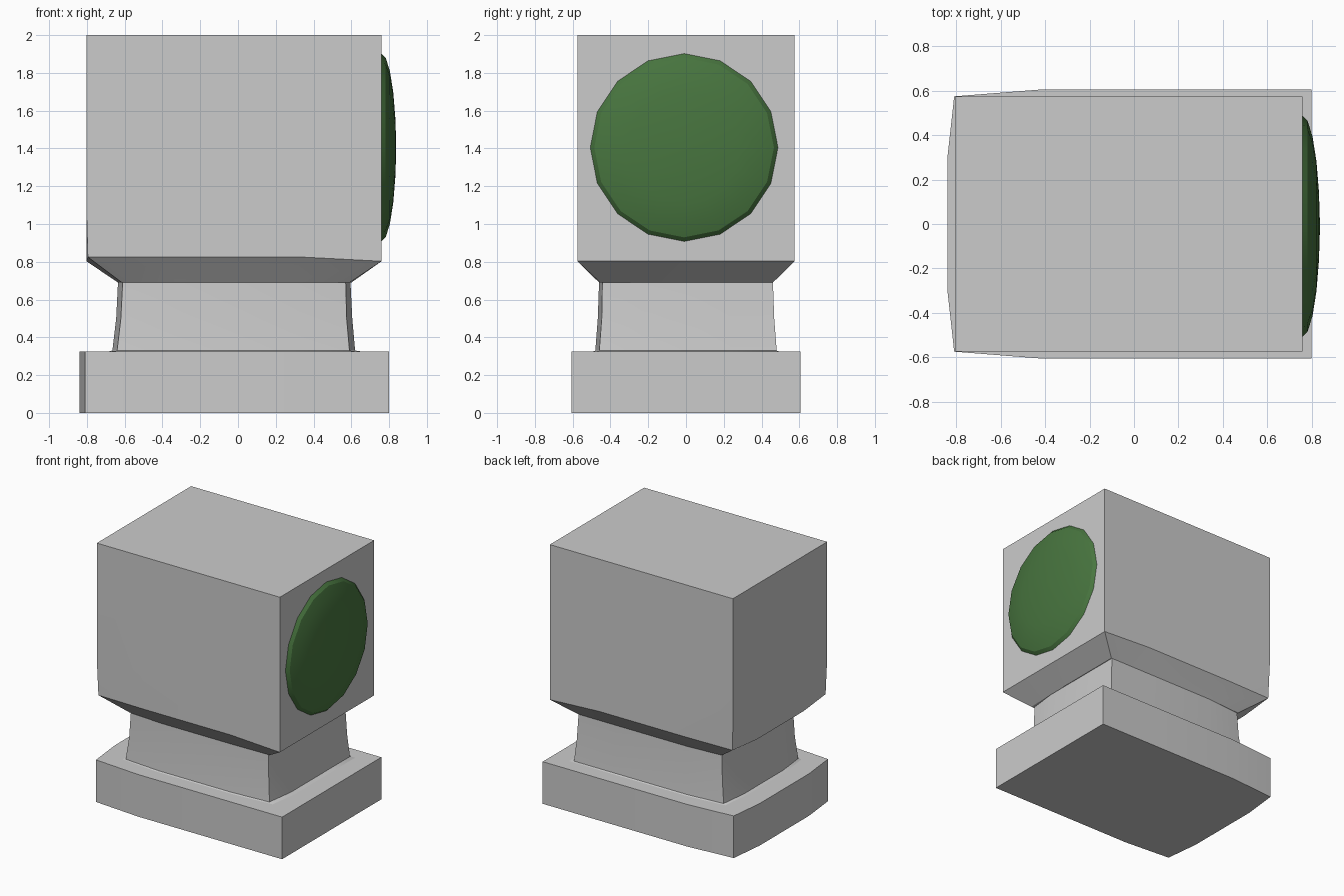
import bpy, bmesh, math

if "Cube" in bpy.data.objects:
    bpy.data.objects.remove(bpy.data.objects["Cube"])


def make_object(name, bm):
    bmesh.ops.recalc_face_normals(bm, faces=bm.faces)
    mesh = bpy.data.meshes.new(name)
    bm.to_mesh(mesh)
    bm.free()
    obj = bpy.data.objects.new(name, mesh)
    bpy.context.collection.objects.link(obj)
    return obj


def loft(name, rings):
    """Skin closed rings of equal length and cap both ends."""
    bm = bmesh.new()
    loops = [[bm.verts.new(p) for p in ring] for ring in rings]
    for a, b in zip(loops, loops[1:]):
        for i in range(len(a)):
            j = (i + 1) % len(a)
            bm.faces.new((a[i], a[j], b[j], b[i]))
    bm.faces.new(loops[0][::-1])
    bm.faces.new(loops[-1])
    return make_object(name, bm)


def bowed_ring(z, left, right, depth, pull=0.02, bow=0.0, lift=0.0):
    """Rectangle with drawn-in left and front-right corners.
    lift raises the front and back rims, bow draws the right front corner in."""
    w = right - left
    return [
        (left, -depth * 0.5, z), (left + pull, -depth + pull, z + lift),
        (left + w * 0.25, -depth, z + lift), (left + w * 0.73, -depth, z + lift),
        (right - bow, -depth + bow * 0.7, z), (right, -depth * 0.5, z),
        (right, depth * 0.5, z), (right, depth, z),
        (left + w * 0.73, depth, z + lift), (left + w * 0.25, depth, z + lift),
        (left + pull, depth - pull, z + lift), (left, depth * 0.5, z),
    ]


# Wide plinth with a gently bowed left end
loft("base", [bowed_ring(z, -0.84, 0.80, 0.605, 0.03)
              for z in (0, 0.325)])

# Narrow waist flaring out at its foot
loft("neck", [
    bowed_ring(0.32, -0.71, 0.69, 0.505, 0.03, 0.03),
    bowed_ring(0.33, -0.665, 0.62, 0.48, 0.025, 0.03),
    bowed_ring(0.50, -0.645, 0.605, 0.467, 0.025, 0.03),
    bowed_ring(0.70, -0.635, 0.595, 0.46, 0.025, 0.025),
])

# Large block with a sloping underside
loft("head_block", [
    bowed_ring(0.69, -0.635, 0.60, 0.46, 0.02, 0.01),
    bowed_ring(0.803, -0.803, 0.76, 0.575, 0.008, 0.0, 0.022),
    bowed_ring(1.10, -0.803, 0.76, 0.575, 0.0),
    bowed_ring(2.0, -0.803, 0.76, 0.575, 0.0),
])

# Shallow sixteen-sided dome on the right face
SIDES, STEPS = 16, 5
rings = []
for k in range(STEPS):
    a = k / STEPS * math.pi / 2
    r = 0.5 * math.cos(a)
    x = 0.757 + 0.08 * math.sin(a)
    rings.append([(x, -0.01 + r * math.cos(2 * math.pi * i / SIDES),
                   1.405 + r * math.sin(2 * math.pi * i / SIDES))
                  for i in range(SIDES)])
rings.append([(0.837, -0.01 + 0.03 * math.cos(2 * math.pi * i / SIDES),
               1.405 + 0.03 * math.sin(2 * math.pi * i / SIDES))
              for i in range(SIDES)])
lens = loft("lens", rings)
green = bpy.data.materials.new("dark_green")
green.diffuse_color = (0.065, 0.18, 0.05, 1)
green.use_nodes = True
green.node_tree.nodes["Principled BSDF"].inputs["Base Color"].default_value = green.diffuse_color
lens.data.materials.append(green)

# Soft shading that keeps the hard edges
bpy.ops.object.select_all(action='DESELECT')
for obj in bpy.data.objects:
    obj.select_set(True)
bpy.context.view_layer.objects.active = lens
bpy.ops.object.shade_smooth_by_angle(angle=math.radians(25))
